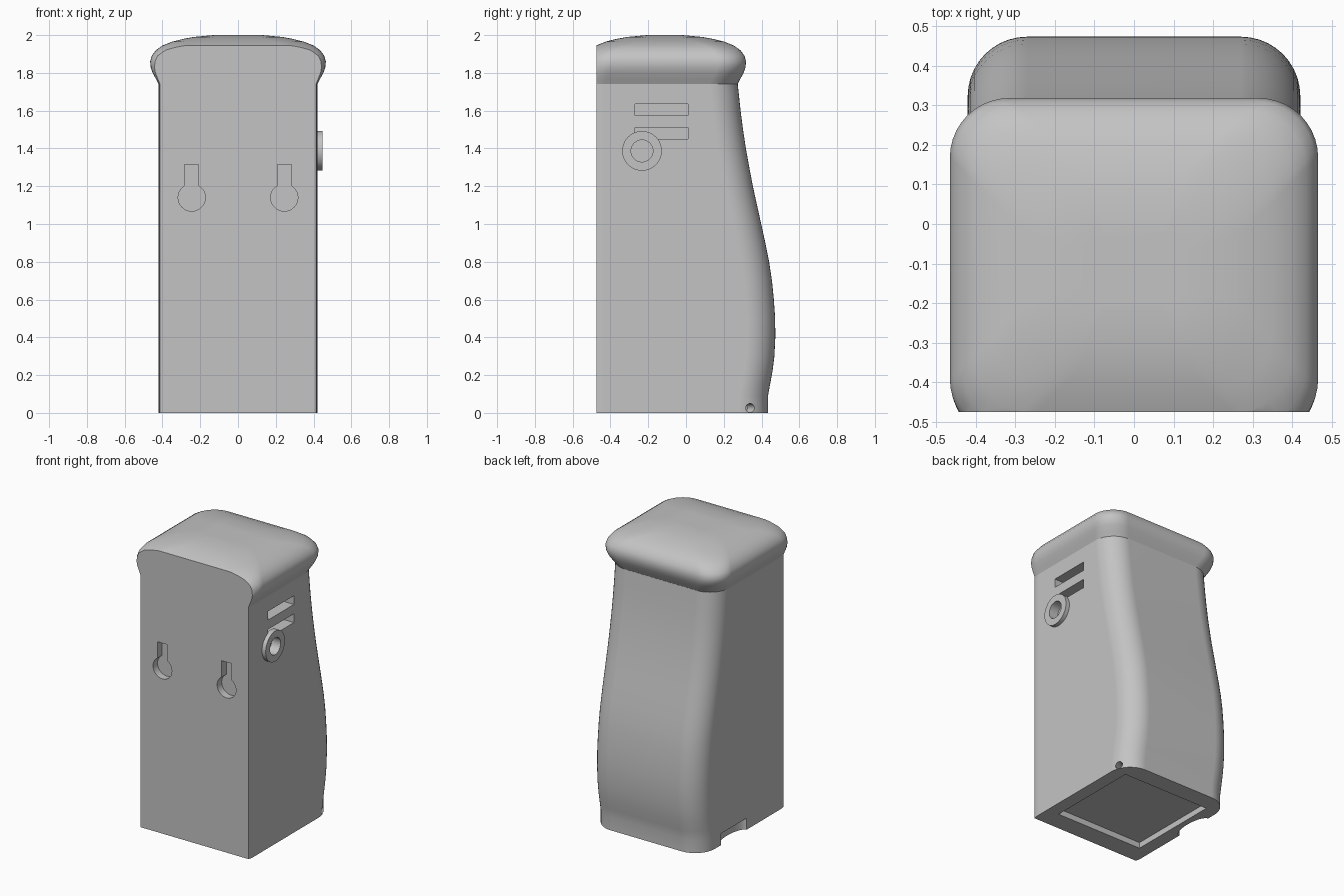
import bpy, bmesh, math
from mathutils import Matrix, Vector

if "Cube" in bpy.data.objects:
    bpy.data.objects.remove(bpy.data.objects["Cube"], do_unlink=True)

grey = bpy.data.materials.new("plain grey")
grey.use_nodes = True
grey.diffuse_color = (0.55, 0.55, 0.55, 1)
grey.node_tree.nodes["Principled BSDF"].inputs["Base Color"].default_value = grey.diffuse_color

FRONT = -0.475
SIDE = 0.42
CORNER = 0.15


def make_object(name, bm):
    bmesh.ops.recalc_face_normals(bm, faces=bm.faces)
    mesh = bpy.data.meshes.new(name)
    bm.to_mesh(mesh)
    bm.free()
    mesh.materials.append(grey)
    ob = bpy.data.objects.new(name, mesh)
    bpy.context.collection.objects.link(ob)
    return ob


def ring(bm, z, half, back, front, steps=10):
    """Rounded rectangle at height z."""
    r = min(CORNER, half * 0.6, (back - front) * 0.3)
    verts = []
    corners = [(half - r, back - r), (r - half, back - r),
               (r - half, front + r), (half - r, front + r)]
    for i, (cx, cy) in enumerate(corners):
        for k in range(steps + 1):
            a = (i + k / steps) * math.pi / 2
            verts.append(bm.verts.new((cx + r * math.cos(a), cy + r * math.sin(a), z)))
    return verts


def loft(name, levels):
    """Skin a stack of rounded rings and slice the front flat."""
    bm = bmesh.new()
    rings = [ring(bm, *level) for level in levels]
    n = len(rings[0])
    for low, high in zip(rings, rings[1:]):
        for i in range(n):
            j = (i + 1) % n
            bm.faces.new((low[i], low[j], high[j], high[i]))
    bm.faces.new(rings[0])
    bm.faces.new(rings[-1])
    cut = bmesh.ops.bisect_plane(bm, geom=bm.verts[:] + bm.edges[:] + bm.faces[:],
                                 plane_co=(0, FRONT, 0), plane_no=(0, -1, 0), clear_outer=True)
    edges = [e for e in cut["geom_cut"] if isinstance(e, bmesh.types.BMEdge)]
    bmesh.ops.edgeloop_fill(bm, edges=edges)
    return make_object(name, bm)


def box(name, low, high):
    bm = bmesh.new()
    low, high = Vector(low), Vector(high)
    bmesh.ops.create_cube(bm, size=1, matrix=Matrix.Translation((low + high) / 2)
                          @ Matrix.Diagonal((*(high - low), 1)))
    return make_object(name, bm)


def cylinder(name, centre, axis, radius, depth, stretch=(1, 1, 1)):
    bm = bmesh.new()
    turn = Vector(axis).to_track_quat("Z", "Y").to_matrix().to_4x4()
    bmesh.ops.create_cone(bm, cap_ends=True, segments=40, radius1=radius, radius2=radius, depth=depth,
                          matrix=Matrix.Translation(centre) @ Matrix.Diagonal((*stretch, 1)) @ turn)
    return make_object(name, bm)


def carve(ob, cutters):
    bpy.context.view_layer.objects.active = ob
    for cutter in cutters:
        mod = ob.modifiers.new("cut", "BOOLEAN")
        mod.operation = "DIFFERENCE"
        mod.solver = "EXACT"
        mod.object = cutter
        bpy.ops.object.modifier_apply(modifier=mod.name)
        bpy.data.objects.remove(cutter, do_unlink=True)


def smooth(ob, angle):
    bpy.ops.object.select_all(action="DESELECT")
    ob.select_set(True)
    bpy.context.view_layer.objects.active = ob
    bpy.ops.object.shade_smooth_by_angle(angle=math.radians(angle))
    mod = ob.modifiers.new("even shading", "WEIGHTED_NORMAL")
    mod.keep_sharp = True


# Body: flat front, bulging back
back_curve = [(0, .434), (.09, .434), (.15, .445), (.22, .458), (.3, .468), (.4, .473), (.5, .472),
              (.6, .465), (.7, .455), (.8, .44), (.9, .42), (1, .398), (1.1, .376), (1.2, .354),
              (1.3, .335), (1.4, .317), (1.5, .302), (1.6, .289), (1.74, .274)]
body = loft("body", [(z, SIDE, y, -0.58) for z, y in back_curve])

# Cap: flared and domed lid
flare = [(1.74, .42), (1.765, .433), (1.8, .452), (1.83, .462), (1.86, .465)]
dome = [(1.89, .457), (1.92, .435), (1.945, .4), (1.965, .35), (1.98, .29), (1.99, .235), (2, .13)]
cap = loft("cap", [(z, h, h - .147, -.58 + (z - 1.74) * .32) for z, h in flare]
           + [(z, h, h - .147, -h - .077) for z, h in dome])

# Hanging keyholes in the front
cutters = []
for x in (-0.245, 0.245):
    cutters.append(cylinder("keyhole_round", (x, FRONT, 1.14), (0, 1, 0), 0.072, 0.1))
    cutters.append(box("keyhole_slot", (x - .037, FRONT - .05, 1.14), (x + .037, FRONT + .05, 1.315)))

# Side slots and the bore behind the ring
for z in (1.45, 1.575):
    cutters.append(box("side_slot", (SIDE - .08, -.27, z), (SIDE + .05, .01, z + .06)))
ring_centre = Vector((SIDE, -0.233, 1.387))
cutters.append(cylinder("bore", ring_centre, (1, 0, 0), 0.058, 0.08))

# Base recess, cable notch and small corner hole
cutters.append(box("base_recess", (-.33, -.34, -.05), (.33, .31, .04)))
cutters.append(cylinder("cable_notch", (-SIDE, .08, .02), (0, 0, 1), .14, .12, (.36, 1, 1)))
cutters.append(cylinder("corner_hole", (.4, .335, .026), (1, .6, 0), .024, .12))
carve(body, cutters)

# Raised ring on the side
side_ring = cylinder("side_ring", ring_centre + Vector((.01, 0, 0)), (1, 0, 0), 0.105, 0.036)
carve(side_ring, [cylinder("ring_bore", ring_centre, (1, 0, 0), 0.058, 0.2)])

for part, angle in ((body, 30), (cap, 40), (side_ring, 30)):
    smooth(part, angle)
